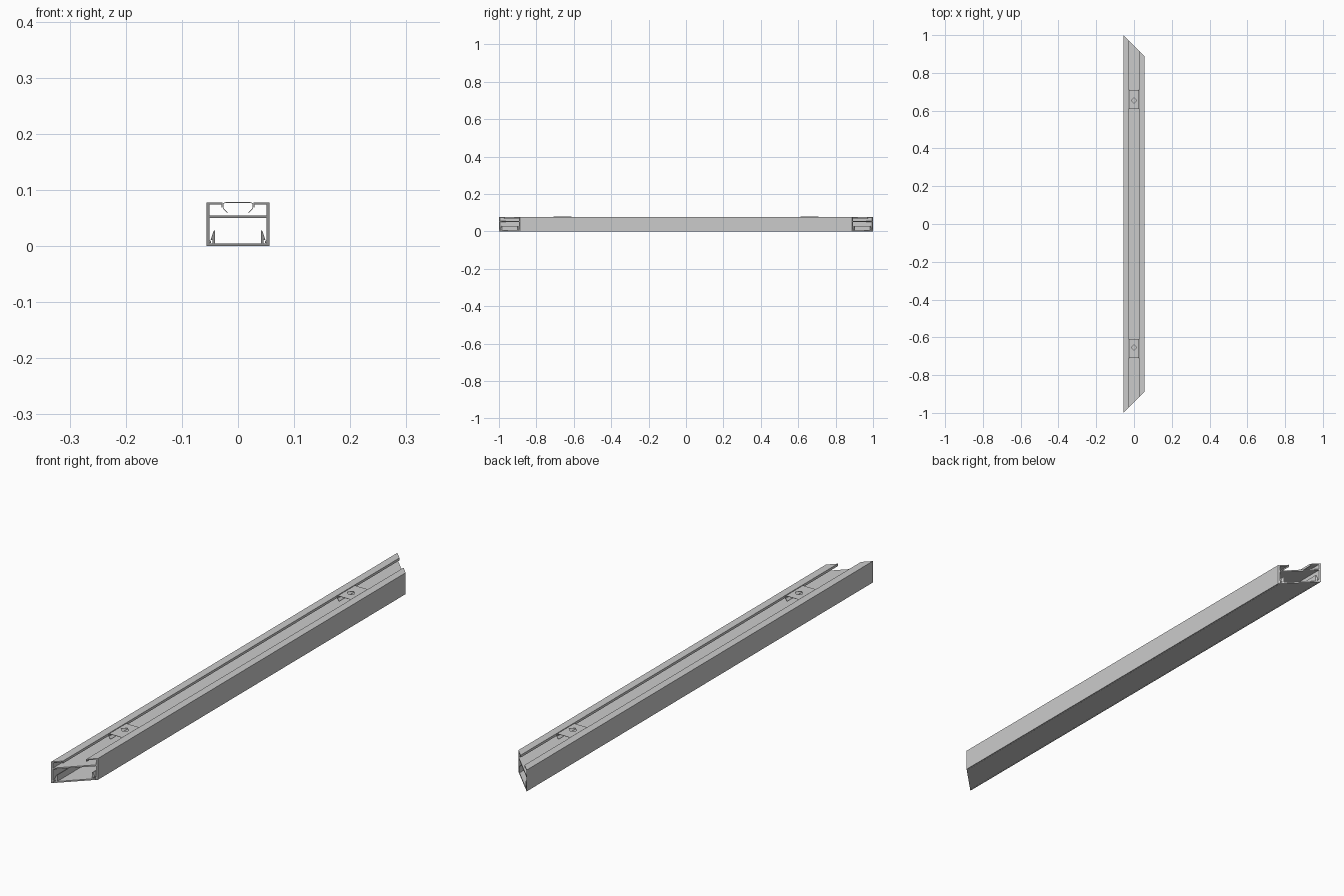
import bpy
import bmesh

cube = bpy.data.objects.get("Cube")
if cube:
    bpy.data.objects.remove(cube, do_unlink=True)

GREY = (0.6, 0.6, 0.6, 1)
metal = bpy.data.materials.new("light grey")
metal.use_nodes = True
metal.diffuse_color = GREY
metal.node_tree.nodes["Principled BSDF"].inputs["Base Color"].default_value = GREY


def mirrored(half):
    """Close a right-hand half outline with its left-hand mirror."""
    return half + [(-x, z) for x, z in reversed(half)]


def extrude(name, outline, start, end):
    """Sweep an x-z outline along y; start and end give y for each x."""
    bm = bmesh.new()
    front = [bm.verts.new((x, start(x), z)) for x, z in outline]
    back = [bm.verts.new((x, end(x), z)) for x, z in outline]
    bm.faces.new(front)
    bm.faces.new(back[::-1])
    for i in range(len(outline)):
        j = (i + 1) % len(outline)
        bm.faces.new((front[i], back[i], back[j], front[j]))
    bmesh.ops.recalc_face_normals(bm, faces=bm.faces)
    mesh = bpy.data.meshes.new(name)
    bm.to_mesh(mesh)
    bm.free()
    mesh.materials.append(metal)
    obj = bpy.data.objects.new(name, mesh)
    bpy.context.collection.objects.link(obj)
    return obj


def mitre_front(x):
    return x - 0.944


def mitre_back(x):
    return 0.944 - x


# Channel: two walls, cross web, top lips and small retaining ridges
channel = [(0.051, 0.050), (0.051, 0.012), (0.0485, 0.009), (0.0485, 0.006),
           (0.051, 0.006), (0.051, 0), (0.056, 0), (0.056, 0.078),
           (0.0275, 0.078), (0.0275, 0.069), (0.029, 0.069), (0.029, 0.074),
           (0.051, 0.074), (0.051, 0.055)]
extrude("channel", mirrored(channel), mitre_front, mitre_back)

# Snap-in cover with barbed legs
cover = [(0.0505, 0), (0.0505, 0.005), (0.045, 0.005), (0.045, 0.011),
         (0.049, 0.011), (0.043, 0.028), (0.041, 0.028), (0.041, 0.005)]
extrude("cover", mirrored(cover), mitre_front, mitre_back)

# Sheet-metal mounting clips, each with a four-sided screw hole
clip = [(0.022, 0.0785), (0.025, 0.0775), (0.027, 0.075), (0.027, 0.067),
        (0.019, 0.059), (0.018, 0.060), (0.0257, 0.0675), (0.0257, 0.0745),
        (0.0243, 0.0765), (0.022, 0.0773)]
for label, y in (("front", -0.66), ("back", 0.66)):
    obj = extrude(label + "_clip", mirrored(clip),
                  lambda x: y - 0.049, lambda x: y + 0.049)
    hole_y = y * 0.99
    bpy.ops.mesh.primitive_cylinder_add(vertices=4, radius=0.015, depth=0.01,
                                        location=(0, hole_y, 0.078))
    cutter = bpy.context.object
    cutter.name = label + "_hole_cutter"
    cutter.hide_render = True
    cutter.data.materials.append(metal)
    cut = obj.modifiers.new("screw_hole", "BOOLEAN")
    cut.operation = "DIFFERENCE"
    cut.solver = "EXACT"
    cut.object = cutter
    # Bake the hole, then drop the cutter
    graph = bpy.context.evaluated_depsgraph_get()
    baked = bpy.data.meshes.new_from_object(obj.evaluated_get(graph))
    obj.modifiers.clear()
    obj.data = baked
    bpy.data.objects.remove(cutter, do_unlink=True)
